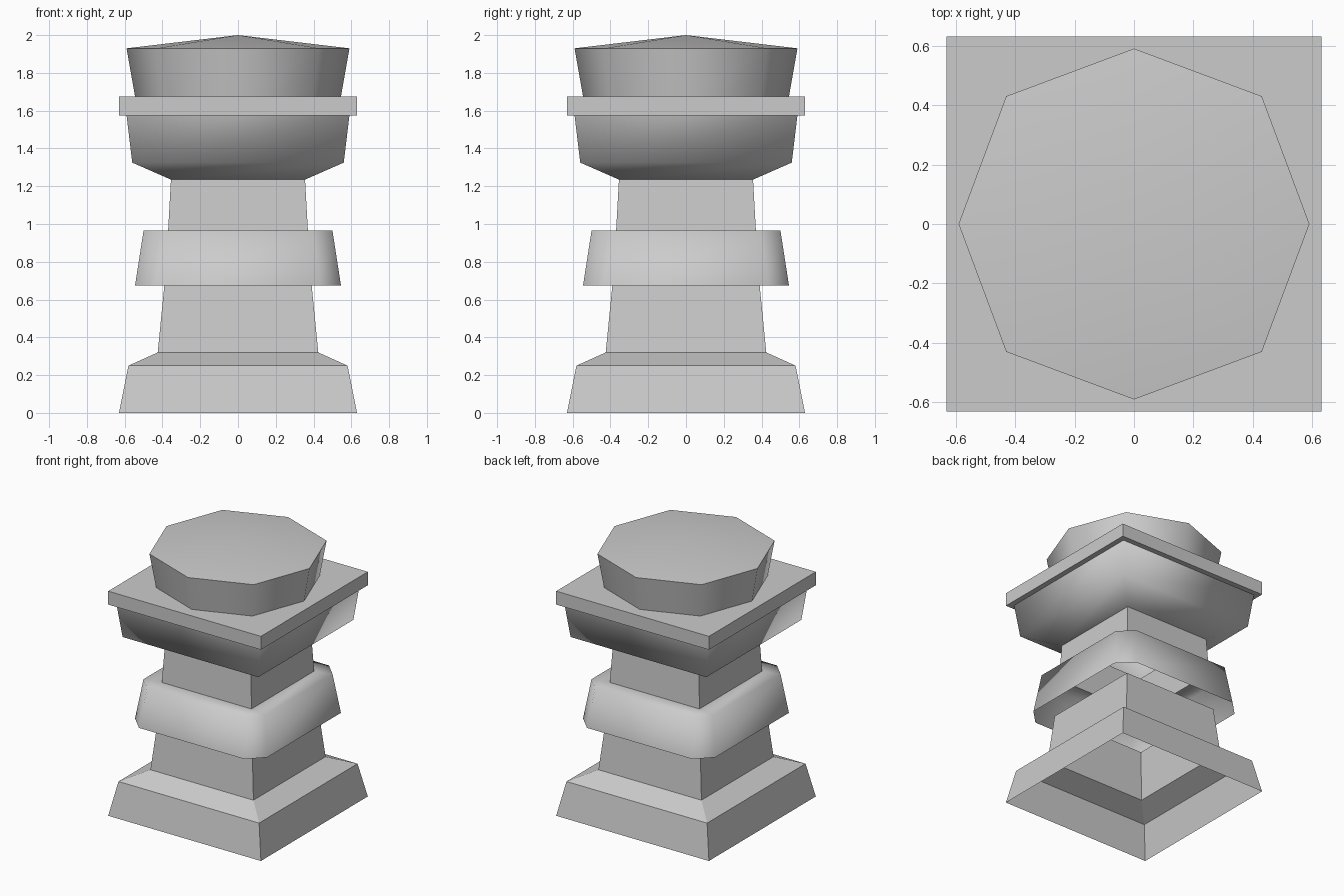
import bpy
import bmesh
import math

cube = bpy.data.objects.get("Cube")
if cube:
    bpy.data.objects.remove(cube, do_unlink=True)

stone = bpy.data.materials.new("grey stone")
stone.use_nodes = True
grey = (0.6, 0.6, 0.6, 1)
stone.diffuse_color = grey
stone.node_tree.nodes["Principled BSDF"].inputs["Base Color"].default_value = grey


def square(half, z, cut=0):
    """Square outline, with optional cut corners."""
    points = []
    for x, y in ((1, 1), (-1, 1), (-1, -1), (1, -1)):
        if cut:
            ends = [(x * half, y * (half - cut), z), (x * (half - cut), y * half, z)]
            points += ends if x * y > 0 else ends[::-1]
        else:
            points.append((x * half, y * half, z))
    return points


def octagon(radius, z):
    """Octagon with corners on the axes and slightly wider diagonals."""
    points = []
    for i in range(8):
        r = radius * (1.03 if i % 2 else 1)
        a = i * math.pi / 4
        points.append((r * math.cos(a), r * math.sin(a), z))
    return points


def stack(name, rings, bottom=False, top=False, apex=None, smooth=None):
    """Join outlines from bottom to top into one shell."""
    bm = bmesh.new()
    loops = [[bm.verts.new(p) for p in ring] for ring in rings]
    n = len(loops[0])
    for low, high in zip(loops, loops[1:]):
        for i in range(n):
            j = (i + 1) % n
            bm.faces.new((low[i], low[j], high[j], high[i]))
    if bottom:
        bm.faces.new(loops[0][::-1])
    if top:
        bm.faces.new(loops[-1])
    if apex is not None:
        tip = bm.verts.new((0, 0, apex))
        for i in range(n):
            bm.faces.new((loops[-1][i], loops[-1][(i + 1) % n], tip))
    mesh = bpy.data.meshes.new(name)
    bm.to_mesh(mesh)
    bm.free()
    mesh.materials.append(stone)
    obj = bpy.data.objects.new(name, mesh)
    bpy.context.collection.objects.link(obj)
    if smooth:
        bpy.ops.object.select_all(action="DESELECT")
        obj.select_set(True)
        bpy.context.view_layer.objects.active = obj
        bpy.ops.object.shade_smooth_by_angle(angle=math.radians(smooth))
    return obj


# Hollow foot and lower shaft
stack("foot", [square(0.63, 0), square(0.58, 0.25), square(0.425, 0.32)])
stack("lower_shaft", [square(0.425, 0.32), square(0.39, 0.675)])

# Rounded collar, open below
stack("collar", [square(0.545, 0.675, 0.11), square(0.5, 0.965, 0.1),
                 square(0.37, 0.965, 0.001)], smooth=100)
stack("upper_shaft", [square(0.37, 0.965), square(0.355, 1.235)])

# Flared capital and its slab
stack("capital", [square(0.355, 1.235), square(0.56, 1.325),
                  square(0.59, 1.575)], smooth=100)
stack("slab", [square(0.63, 1.575), square(0.63, 1.675)], bottom=True, top=True)

# Eight-sided drum with a low pointed roof
stack("drum", [octagon(0.545, 1.675), octagon(0.59, 1.93)], apex=2.0, smooth=50)
